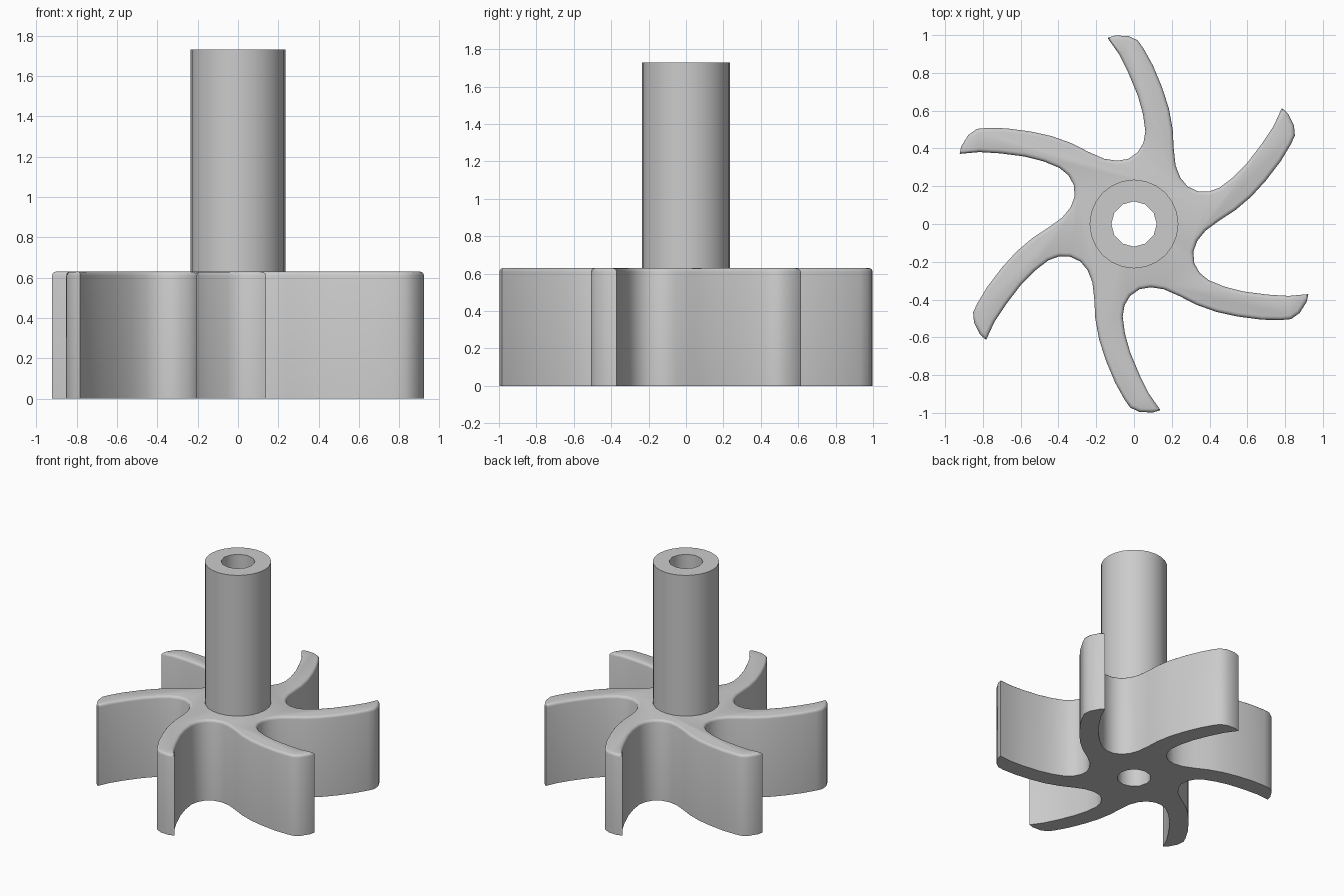
import bpy, bmesh, math
from mathutils import Matrix, Vector

cube = bpy.data.objects.get("Cube")
if cube:
    bpy.data.objects.remove(cube, do_unlink=True)

BLADES = 6
BLADE_HEIGHT, TOP = 0.63, 1.73
SHAFT_RADIUS, BORE_RADIUS = 0.235, 0.12
SHAFT_SIDES, BORE_SIDES = 24, 12

grey = bpy.data.materials.new("plain grey")
grey.use_nodes = True
colour = (0.6, 0.6, 0.6, 1)
grey.diffuse_color = colour
grey.node_tree.nodes["Principled BSDF"].inputs["Base Color"].default_value = colour


def make_object(name, bm):
    bmesh.ops.recalc_face_normals(bm, faces=bm.faces)
    mesh = bpy.data.meshes.new(name)
    bm.to_mesh(mesh)
    bm.free()
    mesh.materials.append(grey)
    obj = bpy.data.objects.new(name, mesh)
    bpy.context.collection.objects.link(obj)
    return obj


def select_only(obj):
    bpy.ops.object.select_all(action="DESELECT")
    obj.select_set(True)
    bpy.context.view_layer.objects.active = obj


def smooth(obj, degrees):
    select_only(obj)
    bpy.ops.object.shade_smooth_by_angle(angle=math.radians(degrees))


def ring(bm, radius, z, sides):
    step = math.tau / sides
    return [bm.verts.new((radius * math.cos(i * step), radius * math.sin(i * step), z))
            for i in range(sides)]


# Outline of one swept blade, from the valley before it to the valley after it
blade = [(-.09, .335), (-.03, .345), (.02, .38), (.05, .43), (.06, .49),
         (.048, .58), (.02, .68), (-.03, .8), (-.08, .9), (-.14, .985),
         (-.1, .998), (-.03, .995), (.02, .972), (.05, .93), (.1, .84),
         (.15, .72), (.185, .61), (.205, .5), (.21, .4), (.22, .31)]

# Impeller: the blade outline repeated around the axis and extruded
bm = bmesh.new()
outline = []
for i in range(BLADES):
    turn = Matrix.Rotation(-i * math.tau / BLADES, 3, "Z")
    outline += [bm.verts.new(turn @ Vector((x, y, 0))) for x, y in blade]
base = bm.faces.new(outline)
raised = bmesh.ops.extrude_face_region(bm, geom=[base], use_keep_orig=True)["geom"]
bmesh.ops.translate(bm, vec=(0, 0, BLADE_HEIGHT),
                    verts=[v for v in raised if isinstance(v, bmesh.types.BMVert)])
bmesh.ops.recalc_face_normals(bm, faces=bm.faces)
rim = [e for e in bm.edges if all(v.co.z > BLADE_HEIGHT / 2 for v in e.verts)]
bmesh.ops.bevel(bm, geom=rim, offset=0.02, offset_type="OFFSET", segments=3,
                profile=0.5, affect="EDGES", clamp_overlap=True)
impeller = make_object("impeller", bm)

# Bore cut through the impeller
bm = bmesh.new()
bmesh.ops.create_cone(bm, cap_ends=True, segments=BORE_SIDES, radius1=BORE_RADIUS,
                      radius2=BORE_RADIUS, depth=4)
cutter = make_object("bore_cutter", bm)
cutter.hide_render = True
cut = impeller.modifiers.new("bore", "BOOLEAN")
cut.operation, cut.solver, cut.object = "DIFFERENCE", "EXACT", cutter
select_only(impeller)
bpy.ops.object.modifier_apply(modifier=cut.name)
bpy.data.objects.remove(cutter, do_unlink=True)
smooth(impeller, 40)

# Shaft: hollow tube standing on the impeller
bm = bmesh.new()
loops = []
for radius, sides in ((SHAFT_RADIUS, SHAFT_SIDES), (BORE_RADIUS, BORE_SIDES)):
    low, high = ring(bm, radius, BLADE_HEIGHT, sides), ring(bm, radius, TOP, sides)
    for i in range(sides):
        j = (i + 1) % sides
        bm.faces.new((low[i], low[j], high[j], high[i]))
    loops.append(high)
outer, inner = loops
ratio = SHAFT_SIDES // BORE_SIDES
for i in range(BORE_SIDES):
    arc = [outer[(i * ratio + k) % SHAFT_SIDES] for k in range(ratio + 1)]
    bm.faces.new(arc + [inner[(i + 1) % BORE_SIDES], inner[i]])
shaft = make_object("shaft", bm)
smooth(shaft, 40)
